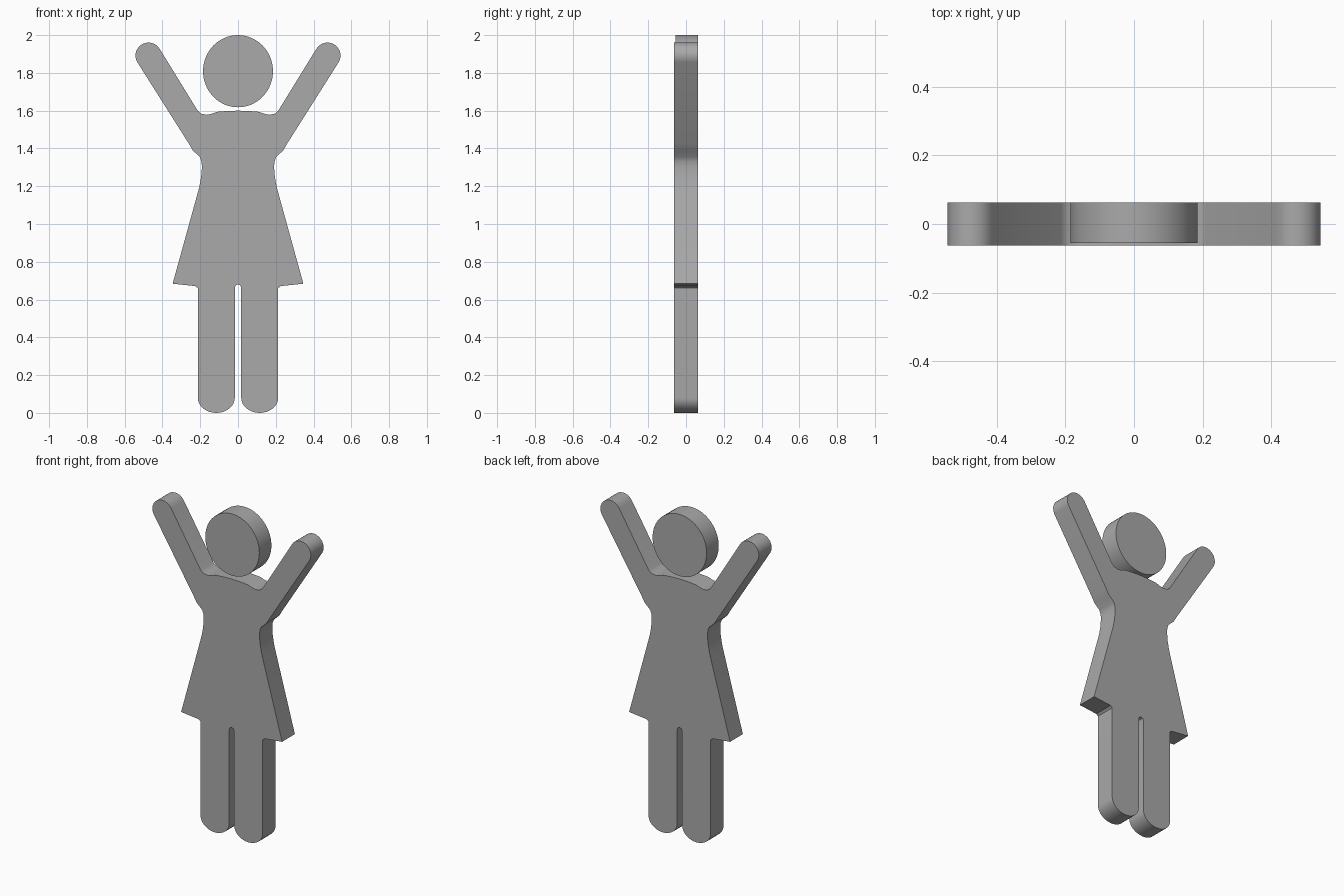
import bpy, bmesh
from math import sin, cos, pi, radians

cube = bpy.data.objects.get("Cube")
if cube:
    bpy.data.objects.remove(cube)

grey = bpy.data.materials.new("plain grey")
grey.use_nodes = True
COLOUR = (0.4, 0.4, 0.4, 1)
grey.diffuse_color = COLOUR
grey.node_tree.nodes["Principled BSDF"].inputs["Base Color"].default_value = COLOUR


def arc(cx, cz, rx, rz, start, end, steps=12):
    """Points on an ellipse arc, angles in degrees."""
    angles = [radians(start + (end - start) * i / steps) for i in range(steps + 1)]
    return [(cx + rx * cos(a), cz + rz * sin(a)) for a in angles]


def slab(name, outline, front, back):
    """Extrude a flat xz outline from y = front to y = back."""
    bm = bmesh.new()
    face = bm.faces.new([bm.verts.new((x, front, z)) for x, z in outline])
    result = bmesh.ops.extrude_face_region(bm, geom=[face], use_keep_orig=True)
    moved = [v for v in result["geom"] if isinstance(v, bmesh.types.BMVert)]
    bmesh.ops.translate(bm, verts=moved, vec=(0, back - front, 0))
    bmesh.ops.recalc_face_normals(bm, faces=bm.faces)
    mesh = bpy.data.meshes.new(name)
    bm.to_mesh(mesh)
    bm.free()
    mesh.materials.append(grey)
    obj = bpy.data.objects.new(name, mesh)
    bpy.context.collection.objects.link(obj)
    bpy.ops.object.select_all(action="DESELECT")
    obj.select_set(True)
    bpy.context.view_layer.objects.active = obj
    bpy.ops.object.shade_smooth_by_angle(angle=radians(30))


# Left half of the body, from the neck round to the crotch
shoulder = [(0.06, 1.598), (0.11, 1.594), (0.135, 1.585), (0.165, 1.578),
            (0.195, 1.584), (0.212, 1.598)]
hand = arc(0.474, 1.892, 0.069, 0.069, 150, -30)
waist = [(0.26, 1.425), (0.24, 1.39), (0.202, 1.355), (0.193, 1.33),
         (0.191, 1.3), (0.195, 1.25), (0.205, 1.195)]
skirt = [(0.346, 0.684), (0.28, 0.677), (0.225, 0.671), (0.213, 0.66)]
foot = arc(0.115, 0.08, 0.098, 0.08, 0, -180, 16)
crotch = [(0.017, 0.663), (0.011, 0.676)]
half = shoulder + hand + waist + skirt + foot + crotch

body = [(0, 1.6)] + half + [(0, 0.681)] + [(-x, z) for x, z in reversed(half)]
slab("body", body, -0.0625, 0.0625)

# Round flat head, slightly thinner at the front
slab("head", arc(0, 1.809, 0.185, 0.191, 0, 360, 64)[:-1], -0.056, 0.0625)
